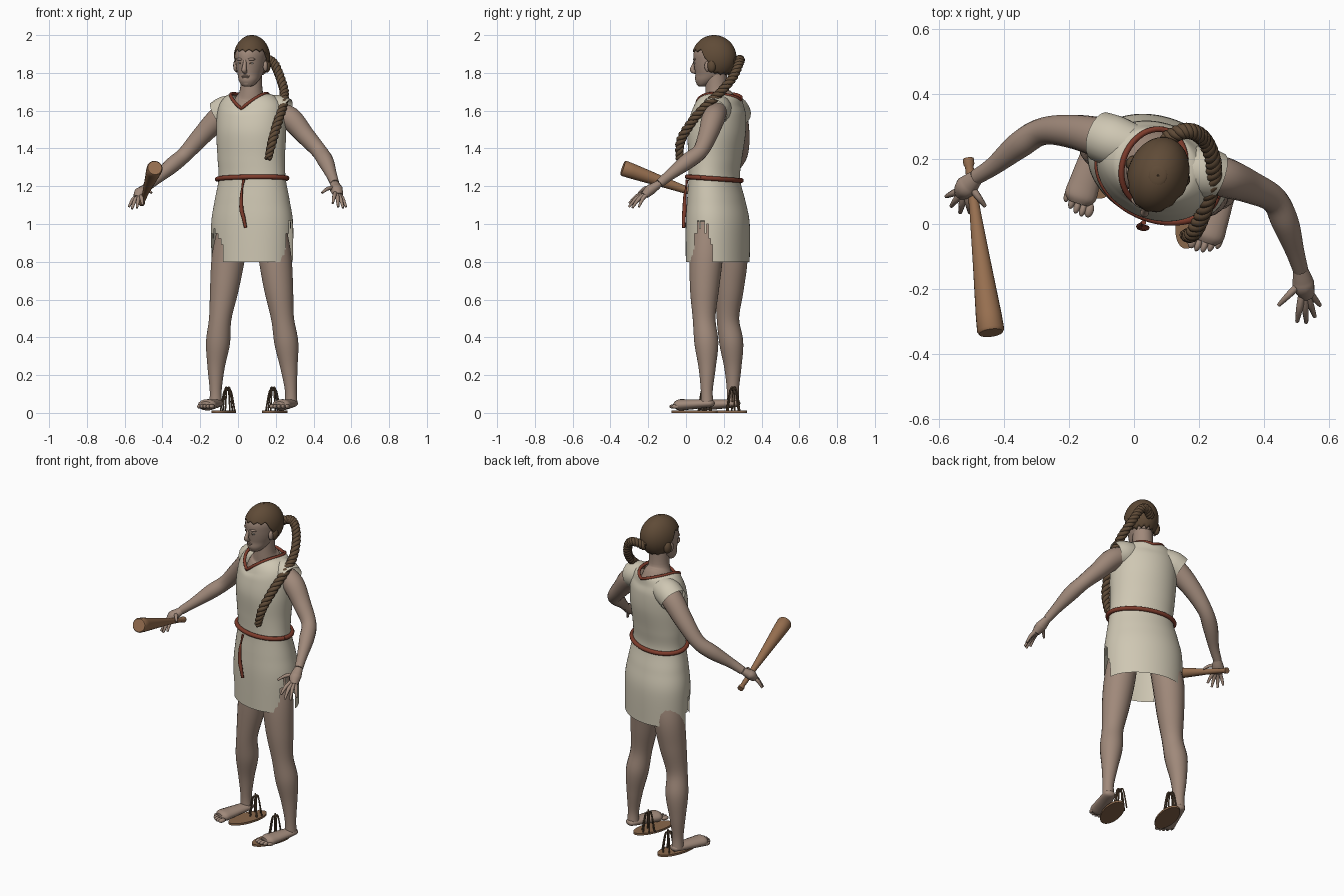
import bpy, bmesh, math
from math import sin, cos, pi, radians
from mathutils import Vector, Matrix

cube = bpy.data.objects.get("Cube")
if cube:
    bpy.data.objects.remove(cube, do_unlink=True)


def material(name, rgb):
    m = bpy.data.materials.new(name)
    m.use_nodes = True
    m.diffuse_color = (*rgb, 1)
    m.node_tree.nodes["Principled BSDF"].inputs["Base Color"].default_value = (*rgb, 1)
    return m


SKIN = material("skin", (.35, .25, .195))
CLOTH = material("linen", (.62, .57, .45))
HAIR = material("brown hair", (.115, .07, .038))
CORD = material("red cord", (.21, .045, .025))
WOOD = material("wood", (.31, .16, .08))
LEATHER = material("sandal leather", (.25, .135, .07))
STRAP = material("dark strap", (.13, .08, .045))
WHITE = material("eye white", (.48, .44, .4))


def finish(bm, name, mat, angle=50):
    bmesh.ops.recalc_face_normals(bm, faces=bm.faces)
    mesh = bpy.data.meshes.new(name)
    bm.to_mesh(mesh)
    bm.free()
    mesh.materials.append(mat)
    ob = bpy.data.objects.new(name, mesh)
    bpy.context.collection.objects.link(ob)
    bpy.ops.object.select_all(action='DESELECT')
    ob.select_set(True)
    bpy.context.view_layer.objects.active = ob
    bpy.ops.object.shade_smooth_by_angle(angle=radians(angle))
    return ob


def loft(name, mat, rings, caps=True, skip=None):
    """Skin closed rings of points; skip(face centre) leaves a hole."""
    bm = bmesh.new()
    vs = [[bm.verts.new(p) for p in ring] for ring in rings]
    n = len(rings[0])
    for r0, r1 in zip(vs, vs[1:]):
        for i in range(n):
            j = (i + 1) % n
            f = bm.faces.new((r0[i], r0[j], r1[j], r1[i]))
            if skip and skip(f.calc_center_median()):
                bm.faces.remove(f)
    if caps:
        bm.faces.new(vs[0])
        bm.faces.new(vs[-1])
    return finish(bm, name, mat)


def smooth(points, steps=6):
    """Catmull-Rom interpolation of rows of any length."""
    p = [points[0], *points, points[-1]]
    out = []
    for a, b, c, d in zip(p, p[1:], p[2:], p[3:]):
        for k in range(steps):
            t = k / steps
            out.append([.5 * (2 * y + (z - x) * t + (2 * x - 5 * y + 4 * z - w) * t * t
                              + (3 * y - x - 3 * z + w) * t ** 3) for x, y, z, w in zip(a, b, c, d)])
    return out + [list(points[-1])]


def frames(rows):
    pts = [Vector(r[:3]) for r in rows]
    n, out = None, []
    for i, p in enumerate(pts):
        t = (pts[min(i + 1, len(pts) - 1)] - pts[max(i - 1, 0)]).normalized()
        n = t.orthogonal() if n is None else n - t * n.dot(t)
        n.normalize()
        out.append((p, n.copy(), t.cross(n)))
    return out


def tube(name, mat, rows, sides=16, steps=6, flat=1, caps=True):
    """Rows of x, y, z, radius."""
    rows = smooth(rows, steps) if steps else rows
    rings = []
    for (p, n, b), row in zip(frames(rows), rows):
        ring = []
        for k in range(sides):
            o = (n * cos(2 * pi * k / sides) + b * sin(2 * pi * k / sides)) * row[3]
            ring.append(p + Vector((o.x, o.y, o.z * flat)))
        rings.append(ring)
    return loft(name, mat, rings, caps)


def blob(name, mat, centre, size, yaw=0, tilt=0):
    bm = bmesh.new()
    m = Matrix.Translation(centre) @ Matrix.Rotation(yaw, 4, 'Z') @ Matrix.Rotation(tilt, 4, 'X')
    bmesh.ops.create_uvsphere(bm, u_segments=16, v_segments=10, radius=1,
                              matrix=m @ Matrix.Diagonal((*size, 1)))
    return finish(bm, name, mat)


def turned(cx, cy, yaw, u, v, z):
    return Vector((cx + u * cos(yaw) - v * sin(yaw), cy + u * sin(yaw) + v * cos(yaw), z))


# Tunic: rows of height, centre, half width, half depth, neckline dip
BODY = radians(-21)
tunic = smooth([(.80, .075, .168, .222, .160, 0), (1.0, .075, .168, .224, .160, 0),
                (1.12, .075, .160, .206, .146, 0), (1.24, .075, .150, .184, .128, 0),
                (1.35, .070, .155, .184, .135, 0), (1.48, .070, .162, .190, .148, 0),
                (1.58, .070, .170, .186, .140, .01), (1.64, .068, .172, .168, .126, .04),
                (1.68, .065, .175, .130, .121, .07), (1.69, .060, .175, .095, .120, .08)], 8)


def tunic_point(row, t, grow=0):
    z, cx, cy, a, b, dip = row
    drop = dip * (1 - abs(cos(t))) * (1 if sin(t) < 0 else .4)
    return turned(cx, cy, BODY, (a + grow) * cos(t), (b + grow) * sin(t), z - drop)


def tunic_ring(row, n=96, grow=0):
    return [tunic_point(row, 2 * pi * k / n, grow) for k in range(n)]


def torn(c):
    d = c - Vector((.075, .168, c.z))
    u, v = d.x * cos(BODY) + d.y * sin(BODY), d.y * cos(BODY) - d.x * sin(BODY)
    t = math.degrees(math.atan2(v / .16, u / .222)) % 360
    for middle, width, top in ((358, 19, 1.0), (218, 24, .95)):
        off = abs((t - middle + 180) % 360 - 180)
        ragged = .025 * sin(t * .9) + .012 * sin(t * 2.1)
        if off < width and c.z < top + ragged - .12 * (off / width) ** 3:
            return True
    return False


loft("tunic", CLOTH, [tunic_ring(r) for r in tunic], caps=False, skip=torn)
neckline = tunic_ring(tunic[-1], 48)
tube("neckline_cord", CORD, [(*p, .009) for p in neckline + neckline[:1]], 8, 0)

# Belt and its hanging tie
waist = min(tunic, key=lambda r: abs(r[0] - 1.24))
belt = [(p.x, p.y, p.z - .07 * (p.y - .15), .0125) for p in tunic_ring(waist, 64, .007)]
tube("belt", CORD, belt + belt[:1], 10, 0)
tie = [(.03, .005, 1.235, .008), (.022, .0, 1.19, .005), (.018, -.006, 1.15, .008),
       (.018, -.008, 1.08, .011), (.03, -.012, 1.03, .010), (.04, -.012, .98, .008)]
tube("belt_tie", CORD, tie, 8)

# Cap sleeves
tube("right_sleeve", CLOTH, [(.0, .235, 1.615, .07), (-.06, .255, 1.60, .079), (-.105, .27, 1.575, .077)], 20, caps=False)
tube("left_sleeve", CLOTH, [(.15, .175, 1.615, .07), (.21, .16, 1.605, .079), (.255, .145, 1.59, .075)], 20, caps=False)

# Neck, arms and legs
tube("neck", SKIN, [(.065, .18, 1.5, .11), (.065, .18, 1.6, .108), (.068, .175, 1.66, .084),
                    (.07, .162, 1.71, .06), (.072, .16, 1.83, .056)], 24)
ARMS = {
    "right": [(-.02, .24, 1.60, .05), (-.09, .262, 1.57, .062), (-.19, .285, 1.47, .052),
              (-.28, .285, 1.37, .042), (-.35, .245, 1.31, .042), (-.43, .18, 1.24, .029),
              (-.485, .145, 1.195, .024)],
    "left": [(.19, .17, 1.60, .05), (.275, .145, 1.56, .061), (.355, .115, 1.47, .051),
             (.43, .075, 1.385, .042), (.465, .005, 1.33, .042), (.495, -.085, 1.26, .029),
             (.512, -.14, 1.215, .024)]}
LEGS = {
    "right": [(-.02, .225, 1.0, .082), (-.05, .238, .83, .089), (-.072, .23, .66, .077),
              (-.094, .222, .5, .060), (-.106, .24, .37, .064), (-.116, .248, .24, .046),
              (-.118, .248, .12, .032), (-.118, .25, .05, .034)],
    "left": [(.17, .12, 1.0, .082), (.195, .108, .83, .088), (.215, .098, .66, .078),
             (.236, .096, .5, .061), (.256, .108, .37, .064), (.27, .112, .24, .046),
             (.28, .11, .12, .032), (.281, .112, .05, .034)]}
for side in ("right", "left"):
    tube(side + "_arm", SKIN, ARMS[side])
    tube(side + "_leg", SKIN, LEGS[side], 20)

# Hands: palm, four fingers and a thumb
HANDS = {
    "right": ((-.518, .112, 1.165), [(-.578, .085, 1.09), (-.562, .055, 1.08), (-.535, .035, 1.085),
                                     (-.505, .035, 1.10), (-.458, .055, 1.165)]),
    "left": ((.522, -.19, 1.18), [(.572, -.25, 1.09), (.556, -.285, 1.085), (.53, -.303, 1.09),
                                  (.502, -.30, 1.11), (.445, -.25, 1.165)])}
for side, (palm, tips) in HANDS.items():
    palm = Vector(palm)
    wrist = Vector(ARMS[side][-1][:3])
    tube(side + "_palm", SKIN, [(*wrist, .023), (*palm.lerp(wrist, .4), .031),
                                (*palm, .034), (*palm.lerp(Vector(tips[1]), .3), .024)], 12, flat=.75)
    for i, tip in enumerate(tips):
        tip = Vector(tip)
        base = palm.lerp(tip, .2) if i < 4 else palm.lerp(wrist, .3)
        bend = base.lerp(tip, .55) + Vector((0, 0, .012))
        tube(f"{side}_finger_{i + 1}", SKIN, [(*base, .012), (*bend, .0105), (*tip, .006)], 8, 4)

# Feet with toes, and the loose sandals beside them
FEET = {"right": ((-.112, .255), (-.165, .085), (-.075, .2), (-.055, .25)),
        "left": ((.283, .12), (.228, -.035), (.195, .045), (.185, .10))}
for side, (heel, ball, sole, strap) in FEET.items():
    h, b = Vector((*heel, .05)), Vector((*ball, .042))
    d = (b - h).normalized()
    across = Vector((-d.y, d.x, 0)) * (1 if side == "right" else -1)
    yaw = math.atan2(d.y, d.x) + pi / 2
    tube(side + "_foot", SKIN, [(*(h - d * .03), .014), (*(h - d * .012), .033), (*h.lerp(b, .35), .041),
                                (*h.lerp(b, .75), .047), (*b, .049), (*(b + d * .022), .032)], 16, flat=.6)
    for i in range(5):
        c = b + d * (.036 - .004 * (i - 1) ** 2 * .8) - across * (i - 2) * .0195
        c.z = .034
        blob(f"{side}_toe_{i + 1}", SKIN, c, (.014 if i == 0 else .0105, .023, .012), yaw)
    outline = [(.056 * cos(k * pi / 18), .127 * sin(k * pi / 18)) for k in range(36)]
    loft(side + "_sandal_sole", LEATHER, [[turned(*sole, yaw, u, v, z) for u, v in outline] for z in (0, .012)])
    for i in range(3):
        a = pi * i / 3 + .2
        arch = []
        for k in range(5):
            s = k / 2 - 1
            arch.append((strap[0] + .038 * s * cos(a), strap[1] + .036 * s * sin(a),
                         .012 + (.108 + .006 * i) * (1 - s ** 4), .0045))
        tube(f"{side}_sandal_strap_{i + 1}", STRAP, arch, 6, 5)

# Head
YAW, HX, HY = radians(-18), .07, .15


def on_head(u, v, z):
    return turned(HX, HY, YAW, u, v, z)


skull = smooth([(1.727, .012, .014, -.07), (1.735, .034, .032, -.06), (1.76, .052, .062, -.042),
                (1.79, .063, .083, -.02), (1.82, .072, .095, -.012), (1.86, .079, .108, -.004),
                (1.91, .081, .111, 0), (1.96, .06, .08, .0), (1.985, .02, .03, 0)], 4)
loft("head", SKIN, [[on_head(a * cos(k * pi / 16), v + b * sin(k * pi / 16), z) for k in range(32)]
                    for z, a, b, v in skull])
tube("nose", SKIN, [(*on_head(0, -.104, 1.868), .008), (*on_head(0, -.115, 1.84), .010),
                    (*on_head(0, -.121, 1.815), .014), (*on_head(0, -.103, 1.803), .010)], 10)
for z, w in ((1.784, .023), (1.776, .02)):
    blob("lip", SKIN, on_head(0, -.098, z), (w, .008, .005), YAW)
blob("chin", SKIN, on_head(0, -.082, 1.745), (.022, .016, .015), YAW)
for s, side in ((-1, "right"), (1, "left")):
    blob(side + "_eye", WHITE, on_head(s * .03, -.098, 1.851), (.013, .007, .006), YAW + s * .3)
    blob(side + "_iris", HAIR, on_head(s * .03, -.1035, 1.851), (.005, .003, .005), YAW + s * .3)
    blob(side + "_brow_ridge", SKIN, on_head(s * .032, -.100, 1.872), (.023, .009, .007), YAW + s * .35)
    blob(side + "_ear", SKIN, on_head(s * .083, -.012, 1.835), (.012, .016, .028), YAW)
    blob(side + "_ear_lock", HAIR, on_head(s * .083, .012, 1.838), (.02, .024, .036), YAW)


# Hair cap with a scalloped fringe, lower at the back
def hair_point(k, s, n=120):
    t = 2 * pi * k / n
    away = abs((math.degrees(t) - 270 + 180) % 360 - 180)
    e = min(max((away - 62) / 50, 0), 1)
    low = 1.912 - .125 * e * e * (3 - 2 * e) + .012 * abs(sin(radians(away) * 7))
    start = math.asin((low - 1.88) / .12)
    phi = start + (pi / 2 - .02 - start) * s
    return on_head(.094 * cos(phi) * cos(t) + .004, .121 * cos(phi) * sin(t), 1.88 + .12 * sin(phi))


hair = loft("hair_cap", HAIR, [[hair_point(k, s / 16) for k in range(120)] for s in range(17)], caps=False)
thick = hair.modifiers.new("thickness", 'SOLIDIFY')
thick.thickness, thick.offset = .008, -1
blob("crown", HAIR, on_head(.004, 0, 1.992), (.03, .035, .008), YAW)

# Braid: three twisted strands over the left shoulder
braid = smooth([(.10, .262, 1.85, 1), (.15, .285, 1.87, 1), (.19, .28, 1.85, 1), (.222, .25, 1.78, 1),
                (.245, .185, 1.70, 1), (.238, .11, 1.63, 1), (.212, .03, 1.54, 1),
                (.182, -.028, 1.44, 1), (.16, -.035, 1.345, .8)], 18)
for s in range(3):
    strand = []
    for i, ((p, n, b), row) in enumerate(zip(frames(braid), braid)):
        a = i * .45 + s * 2 * pi / 3
        strand.append((*(p + (n * cos(a) + b * sin(a)) * .0125 * row[3]), .0135 * row[3]))
    tube(f"braid_strand_{s + 1}", HAIR, strand, 8, 0)

# Club held in the right hand
butt, tip = Vector((-.51, .2, 1.11)), Vector((-.44, -.335, 1.297))
club = [(0, .017), (.03, .017), (.045, .013), (.3, .017), (.6, .028), (.9, .04), (.985, .042), (1, .037)]
tube("club", WOOD, [(*butt.lerp(tip, f), r) for f, r in club], 24, 0)
